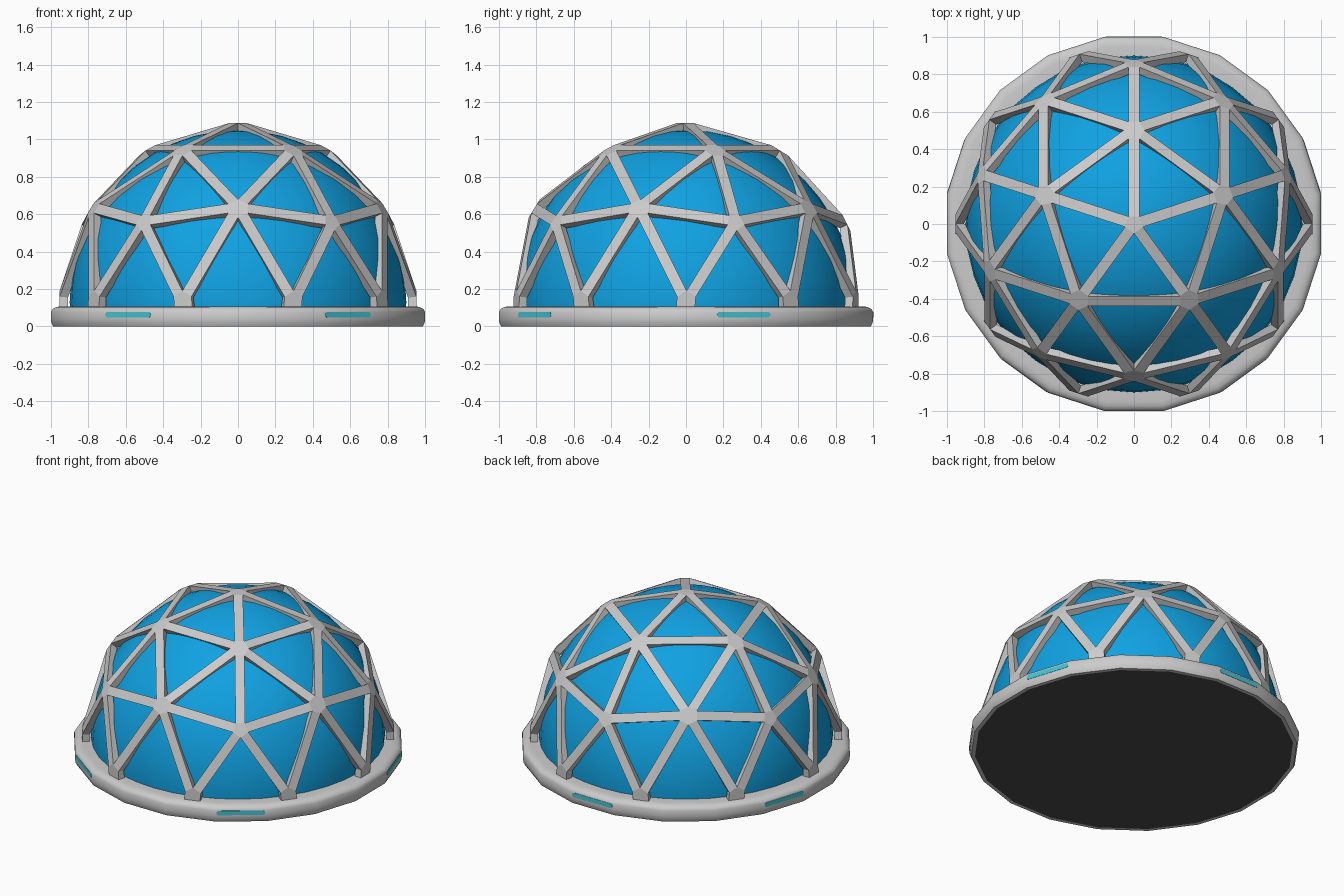
import bpy, bmesh, math
from mathutils import Matrix, Vector

if "Cube" in bpy.data.objects:
    bpy.data.objects.remove(bpy.data.objects["Cube"])

CZ = 0.13      # height of the dome's sphere centre
SIDES = 20     # base is a 20-sided ring


def material(name, rgb):
    m = bpy.data.materials.new(name)
    m.diffuse_color = (*rgb, 1)
    m.use_nodes = True
    m.node_tree.nodes["Principled BSDF"].inputs["Base Color"].default_value = m.diffuse_color
    return m


GREY = material("light grey", (0.6, 0.6, 0.6))
BLUE = material("bright blue", (0.005, 0.36, 0.76))
CYAN = material("cyan glow", (0.06, 0.56, 0.66))
DARK = material("dark grey", (0.07, 0.07, 0.07))


def finish(bm, name, mat, smooth=None):
    bmesh.ops.recalc_face_normals(bm, faces=bm.faces[:])
    me = bpy.data.meshes.new(name)
    bm.to_mesh(me)
    bm.free()
    ob = bpy.data.objects.new(name, me)
    bpy.context.collection.objects.link(ob)
    me.materials.append(mat)
    if smooth:
        bpy.ops.object.select_all(action='DESELECT')
        ob.select_set(True)
        bpy.context.view_layer.objects.active = ob
        bpy.ops.object.shade_smooth_by_angle(angle=math.radians(smooth))
    return ob


def ring(bm, apothem, z):
    r = apothem / math.cos(math.pi / SIDES)
    return [bm.verts.new((r * math.cos(a), r * math.sin(a), z))
            for a in (2 * math.pi * (i + 0.5) / SIDES for i in range(SIDES))]


# rounded base ring
bm = bmesh.new()
profile = [(0.965, 0), (0.988, 0), (0.998, 0.02), (1, 0.04), (1, 0.078),
           (0.991, 0.094), (0.972, 0.104), (0.945, 0.108), (0.86, 0.108)]
rows = [ring(bm, r, z) for r, z in profile]
for a, b in zip(rows, rows[1:]):
    for i in range(SIDES):
        j = (i + 1) % SIDES
        bm.faces.new((a[i], a[j], b[j], b[i]))
# keep the outward winding for the open ring
finish(bm, "base_ring", GREY, 35)

# dark underside plate
bm = bmesh.new()
lo, hi = ring(bm, 0.965, 0), ring(bm, 0.965, 0.02)
bm.faces.new(lo)
bm.faces.new(hi)
for i in range(SIDES):
    j = (i + 1) % SIDES
    bm.faces.new((lo[i], lo[j], hi[j], hi[i]))
finish(bm, "underside_plate", DARK)

# blue inner dome, cut off at the base ring
bm = bmesh.new()
bmesh.ops.create_uvsphere(bm, u_segments=40, v_segments=24, radius=1)
bmesh.ops.transform(bm, verts=bm.verts[:],
                    matrix=Matrix.Translation((0, 0, CZ)) @ Matrix.Diagonal((0.9, 0.9, 0.92, 1)))
bmesh.ops.bisect_plane(bm, geom=bm.verts[:] + bm.edges[:] + bm.faces[:],
                       plane_co=(0, 0, 0.09), plane_no=(0, 0, 1), clear_inner=True)
finish(bm, "inner_dome", BLUE, 40)

# geodesic strut frame: bevelled icosphere edges with the triangles removed
bm = bmesh.new()
bmesh.ops.create_icosphere(bm, subdivisions=2, radius=0.975,
                           matrix=Matrix.Rotation(math.pi / 2, 4, 'Z'))
bmesh.ops.bevel(bm, geom=bm.edges[:], offset=0.03, offset_type='OFFSET',
                segments=1, profile=0.5, affect='EDGES', clamp_overlap=False)
drop = []
for f in bm.faces:
    z = f.calc_center_median().z
    equator_strut = len(f.verts) == 4 and abs(z) < 0.02
    if len(f.verts) == 3 or z < -0.02 or equator_strut:
        drop.append(f)
bmesh.ops.delete(bm, geom=drop, context='FACES')
bmesh.ops.translate(bm, verts=bm.verts[:], vec=(0, 0, CZ))
frame = finish(bm, "strut_frame", GREY)
# make sure the faces point outward before thickening inward
me = frame.data
p = me.polygons[0]
if p.normal.dot(p.center - Vector((0, 0, CZ))) < 0:
    me.flip_normals()
sol = frame.modifiers.new("thickness", 'SOLIDIFY')
sol.thickness = 0.045
sol.offset = -1

# five rounded light strips on the base ring
for k in range(5):
    bm = bmesh.new()
    h, half = 0.015, 0.15
    outline = []
    for side in (1, -1):
        for s in range(7):
            a = -math.pi / 2 + math.pi * s / 6
            outline.append((side * (half - h + h * math.cos(a)), side * h * math.sin(a)))
    back = [bm.verts.new((0.994, y, 0.063 + z)) for y, z in outline]
    front = [bm.verts.new((1.002, y, 0.063 + z)) for y, z in outline]
    bm.faces.new(back)
    bm.faces.new(front)
    n = len(outline)
    for i in range(n):
        j = (i + 1) % n
        bm.faces.new((back[i], back[j], front[j], front[i]))
    bmesh.ops.rotate(bm, verts=bm.verts[:], cent=(0, 0, 0),
                     matrix=Matrix.Rotation(math.radians(18 + 72 * k), 3, 'Z'))
    finish(bm, f"light_strip_{k + 1}", CYAN)
